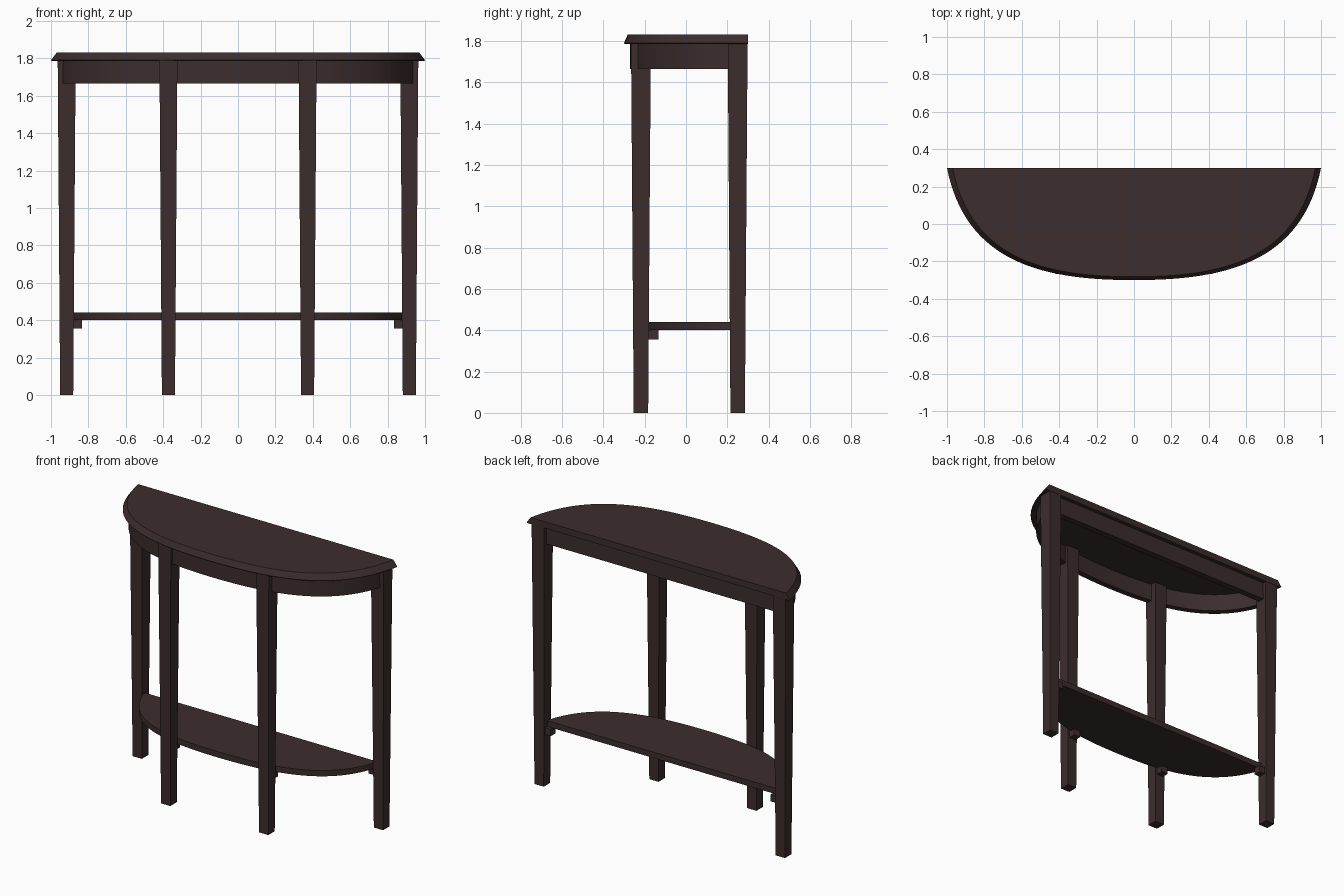
import bpy, bmesh
from mathutils import Vector
from mathutils.geometry import interpolate_bezier

if "Cube" in bpy.data.objects:
    bpy.data.objects.remove(bpy.data.objects["Cube"])

wood = bpy.data.materials.new("dark brown wood")
wood.diffuse_color = (0.045, 0.026, 0.026, 1)
wood.use_nodes = True
wood.node_tree.nodes["Principled BSDF"].inputs["Base Color"].default_value = wood.diffuse_color


def finish(name, bm, smooth=False):
    bmesh.ops.recalc_face_normals(bm, faces=bm.faces)
    me = bpy.data.meshes.new(name)
    bm.to_mesh(me)
    bm.free()
    me.materials.append(wood)
    ob = bpy.data.objects.new(name, me)
    bpy.context.collection.objects.link(ob)
    if smooth:
        bpy.ops.object.select_all(action='DESELECT')
        ob.select_set(True)
        bpy.context.view_layer.objects.active = ob
        bpy.ops.object.shade_smooth_by_angle(angle=0.5)
    return ob


def bow(end, h1, h2, front, n=33):
    """Mirrored bow-front outline, from the left back corner to the right."""
    pts = [Vector((*p, 0)) for p in (end, h1, h2, front)]
    left = [(p.x, p.y) for p in interpolate_bezier(*pts, n)]
    return left + [(-x, y) for x, y in reversed(left[:-1])]


def slab(name, outline, rings, y_back):
    """Solid stacked from (z, scale) rings; the back edge stays flat."""
    bm = bmesh.new()
    loops = [[bm.verts.new((x * s, y_back + (y - y_back) * s, z)) for x, y in outline]
             for z, s in rings]
    n = len(outline)
    for a, b in zip(loops, loops[1:]):
        for i in range(n):
            j = (i + 1) % n
            bm.faces.new((a[i], a[j], b[j], b[i]))
    bm.faces.new(loops[0])
    bm.faces.new(loops[-1])
    return finish(name, bm, True)


def box(name, x, y, z0, z1, bottom, top=None):
    """Box centred on x, y; the top size may differ to make a taper."""
    bm = bmesh.new()
    bmesh.ops.create_cube(bm, size=1)
    for v in bm.verts:
        up = v.co.z > 0
        sx, sy = (top or bottom) if up else bottom
        v.co = (x + v.co.x * sx, y + v.co.y * sy, z1 if up else z0)
    return finish(name, bm)


# Table top with sloped edge
slab("table_top", bow((-1, 0.3), (-0.9, -0.2), (-0.5, -0.3), (0, -0.3)),
     [(1.785, 0.995), (1.79, 1.0), (1.83, 0.97)], 0.3)

# Curved apron: outline extruded with an inner wall
outer = bow((-0.955, 0.28), (-0.86, -0.17), (-0.48, -0.27), (0, -0.27))
inner = bow((-0.915, 0.28), (-0.82, -0.14), (-0.46, -0.23), (0, -0.23))
slab("curved_apron", outer + inner[::-1], [(1.665, 1), (1.787, 1)], 0.28)

# Straight back rail
box("back_rail", 0, 0.25, 1.665, 1.787, (1.76, 0.045))

# Lower shelf
slab("lower_shelf", bow((-0.885, 0.25), (-0.78, -0.12), (-0.45, -0.2), (0, -0.2)),
     [(0.40, 1), (0.44, 1)], 0.25)

# Tapered legs and shelf support blocks
for side, s in (("left", -1), ("right", 1)):
    for part, x, y in (("front", 0.372, -0.218), ("back", 0.916, 0.25)):
        box(f"{part}_leg_{side}", s * x, y, 0, 1.787, (0.07, 0.07), (0.096, 0.096))
    box(f"front_shelf_block_{side}", s * 0.372, -0.158, 0.355, 0.402, (0.05, 0.05))
    box(f"back_shelf_block_{side}", s * 0.86, 0.25, 0.355, 0.402, (0.05, 0.05))
